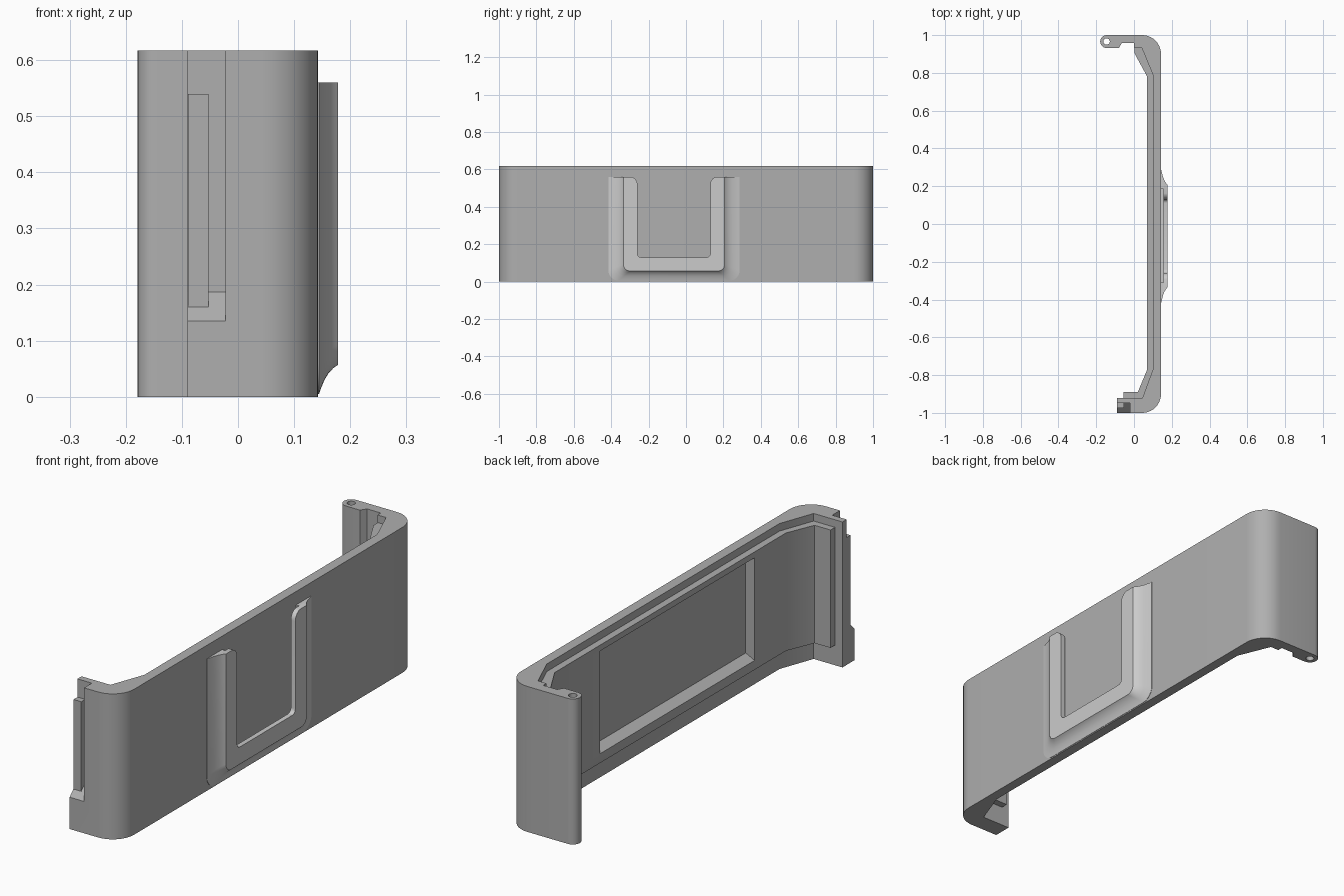
import bpy, bmesh, math

if "Cube" in bpy.data.objects:
    bpy.data.objects.remove(bpy.data.objects["Cube"])

H = 0.617  # panel height


def arc(cx, cy, r, a0, a1, n=10):
    return [(cx + r * math.cos(math.radians(a0 + (a1 - a0) * i / n)),
             cy + r * math.sin(math.radians(a0 + (a1 - a0) * i / n))) for i in range(n + 1)]


def loft(name, rings):
    """Closed solid through a list of equal-length 3D rings."""
    bm = bmesh.new()
    vr = [[bm.verts.new(p) for p in ring] for ring in rings]
    bm.faces.new(vr[0])
    bm.faces.new(vr[-1])
    n = len(vr[0])
    for a, b in zip(vr, vr[1:]):
        for i in range(n):
            bm.faces.new((a[i], a[(i + 1) % n], b[(i + 1) % n], b[i]))
    bmesh.ops.recalc_face_normals(bm, faces=bm.faces)
    me = bpy.data.meshes.new(name)
    bm.to_mesh(me)
    bm.free()
    ob = bpy.data.objects.new(name, me)
    bpy.context.collection.objects.link(ob)
    return ob


def prism(name, pts, axis, lo, hi):
    """Extrude an xy profile along z, or a yz profile along x."""
    place = (lambda p, h: (p[0], p[1], h)) if axis == 'z' else (lambda p, h: (h, p[0], p[1]))
    return loft(name, [[place(p, h) for p in pts] for h in (lo, hi)])


def rect(a0, b0, a1, b1):
    return [(a0, b0), (a1, b0), (a1, b1), (a0, b1)]


def cut(ob, *cutters):
    bpy.context.view_layer.objects.active = ob
    for c in cutters:
        c.hide_render = True
        m = ob.modifiers.new("cut", 'BOOLEAN')
        m.operation, m.solver, m.object = 'DIFFERENCE', 'EXACT', c
        bpy.ops.object.modifier_apply(modifier=m.name)


def smooth(ob, deg=25):
    bpy.ops.object.select_all(action='DESELECT')
    ob.select_set(True)
    bpy.context.view_layer.objects.active = ob
    bpy.ops.object.shade_smooth_by_angle(angle=math.radians(deg))


# Outer C-shaped wall with hinge arm (back) and latch arm (front)
wall = [(-0.09, -1)] + arc(0.043, -0.9, 0.1, -90, 0) + arc(0.043, 0.9, 0.1, 0, 90)
wall += arc(-0.145, 0.966, 0.034, 90, 270, 14)
wall += [(-0.08, 0.932), (-0.065, 0.957), (0, 0.957), (0, 0.935), (0.04, 0.935),
         (0.1, 0.79), (0.1, -0.77), (0.045, -0.92), (-0.09, -0.92)]
shell = prism("panel_shell", wall, 'z', 0, H)

# Raised inner lining
lining = prism("inner_lining", [
    (-0.055, -0.89), (0.02, -0.89), (0.07, -0.77), (0.07, 0.78), (0.002, 0.905), (0.002, 0.945),
    (0.045, 0.945), (0.11, 0.79), (0.11, -0.77), (0.05, -0.93), (-0.055, -0.93)], 'z', 0.085, 0.585)

# Hinge pin hole, latch groove with sloped floor, inner pocket with sloped sill
hole = prism("hole_cutter", arc(-0.145, 0.966, 0.017, 0, 337.5, 15), 'z', -0.1, 0.8)
groove = prism("groove_cutter", [(-1.01, 0.125), (-0.948, 0.187), (-0.948, 0.7), (-1.01, 0.7)],
               'x', -0.15, -0.022)
pocket = loft("pocket_cutter", [[(x, y, z) for y, z in rect(-0.56, z0, 0.475, 0.56)]
                                for x, z0 in ((0.03, 0.105), (0.112, 0.145))])
cut(shell, hole, groove, pocket)
cut(lining, pocket)

# Latch tongue standing in the groove
tongue = prism("latch_tongue", rect(-0.975, 0.16, -0.94, 0.54), 'x', -0.0895, -0.053)


# U-shaped holder with concave flared skirt
def holder_ring(x, k):
    y0, y1, z0 = -0.335 - 0.08 * k, 0.207 + 0.08 * k, 0.057 - 0.052 * k
    r = 0.035 + 0.02 * k
    pts = arc(y0 + r, z0 + r, r, 180, 270, 6) + arc(y1 - r, z0 + r, r, 270, 360, 6)
    return [(x, y, z) for y, z in pts + [(y1, 0.56), (y0, 0.56)]]


holder = loft("u_holder", [holder_ring(x, k) for x, k in (
    (0.13, 1), (0.1445, 1), (0.148, 0.8), (0.154, 0.52), (0.161, 0.3), (0.17, 0.11), (0.178, 0))])

# Holder window with rounded arm tips, and the slot behind the lips
window = prism("window_cutter",
               arc(-0.24, 0.15, 0.02, 180, 270, 5) + arc(0.11, 0.15, 0.02, 270, 360, 5)
               + arc(0.17, 0.521, 0.04, 180, 90, 8) + [(0.17, 0.7), (-0.30, 0.7)]
               + arc(-0.30, 0.521, 0.04, 90, 0, 8), 'x', 0.1, 0.25)
slot = prism("slot_cutter", rect(-0.31, 0.085, 0.185, 0.7), 'x', 0.1, 0.157)
cut(holder, window, slot)

for c in (hole, groove, pocket, window, slot):
    bpy.data.objects.remove(c)
for ob in (shell, holder):
    smooth(ob)
smooth(lining, 35)

# Dark grey body, lighter grey holder
dark = bpy.data.materials.new("dark_grey")
dark.diffuse_color = (0.43, 0.43, 0.43, 1)
dark.use_nodes = True
dark.node_tree.nodes["Principled BSDF"].inputs["Base Color"].default_value = dark.diffuse_color
for ob in (shell, lining, tongue):
    ob.data.materials.clear()
    ob.data.materials.append(dark)
